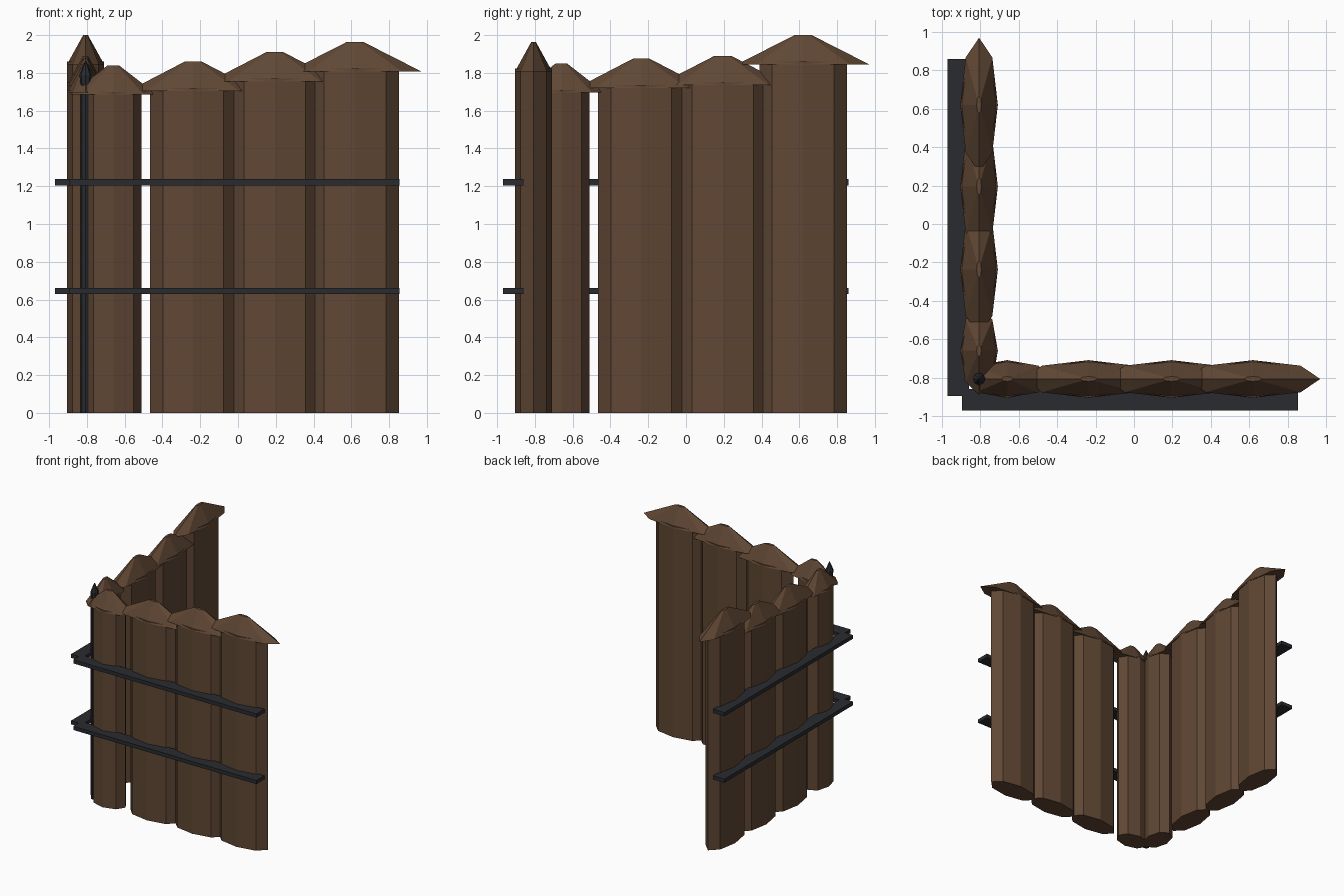
import bpy
from math import radians

if "Cube" in bpy.data.objects:
    bpy.data.objects.remove(bpy.data.objects["Cube"])


def material(name, rgb):
    m = bpy.data.materials.new(name)
    m.diffuse_color = (*rgb, 1)
    m.use_nodes = True
    m.node_tree.nodes["Principled BSDF"].inputs["Base Color"].default_value = m.diffuse_color
    return m


wood = material("wood", (0.115, 0.062, 0.034))
iron = material("iron", (0.022, 0.024, 0.028))
C = -0.807  # centre line of both walls


def prism(name, x, y, z0, z1, rx, ry, top=1.0, mat=wood):
    """Eight-sided, optionally tapered, flattened column."""
    bpy.ops.mesh.primitive_cone_add(vertices=8, radius1=1, radius2=top, depth=z1 - z0,
                                    location=(x, y, (z0 + z1) / 2))
    o = bpy.context.object
    o.name = name
    o.scale = (rx, ry, 1)
    o.data.materials.append(mat)
    return o


def box(name, x0, x1, y0, y1, z0, z1):
    bpy.ops.mesh.primitive_cube_add(size=1, location=((x0 + x1) / 2, (y0 + y1) / 2, (z0 + z1) / 2))
    o = bpy.context.object
    o.name = name
    o.scale = (x1 - x0, y1 - y0, z1 - z0)
    o.data.materials.append(iron)


# Stakes: position along wall, log half width, cap half width
stakes = [(-0.66, 0.15, 0.23), (-0.237, 0.228, 0.343), (0.195, 0.23, 0.345), (0.62, 0.232, 0.35)]
cap_bases = {"front": [1.685, 1.705, 1.755, 1.808], "side": [1.695, 1.72, 1.735, 1.845]}

for wall, bases in cap_bases.items():
    for i, ((p, r, cr), z) in enumerate(zip(stakes, bases), 1):
        front = wall == "front"
        x, y = (p, C) if front else (C, p)
        size = lambda a: (a, 0.098) if front else (0.098, a)
        prism(f"{wall}_log_{i}", x, y, 0, z + 0.015, *size(r))
        prism(f"{wall}_cap_{i}", x, y, z, z + 0.155, *size(cr), top=0.13)

# Flat iron bands on the outer faces
for n, z in (("lower", 0.63), ("upper", 1.205)):
    box(f"front_band_{n}", -0.895, 0.855, -0.97, -0.86, z, z + 0.032)
    box(f"side_band_{n}", -0.97, -0.86, -0.895, 0.86, z, z + 0.032)

# Corner iron post with a spear tip
prism("corner_post", C, C, 0, 1.73, 0.028, 0.028, mat=iron)
prism("spear_lower", C, C, 1.73, 1.79, 0.026, 0.026, top=1.25, mat=iron)
prism("spear_point", C, C, 1.79, 1.862, 0.0325, 0.0325, top=0.1, mat=iron)
